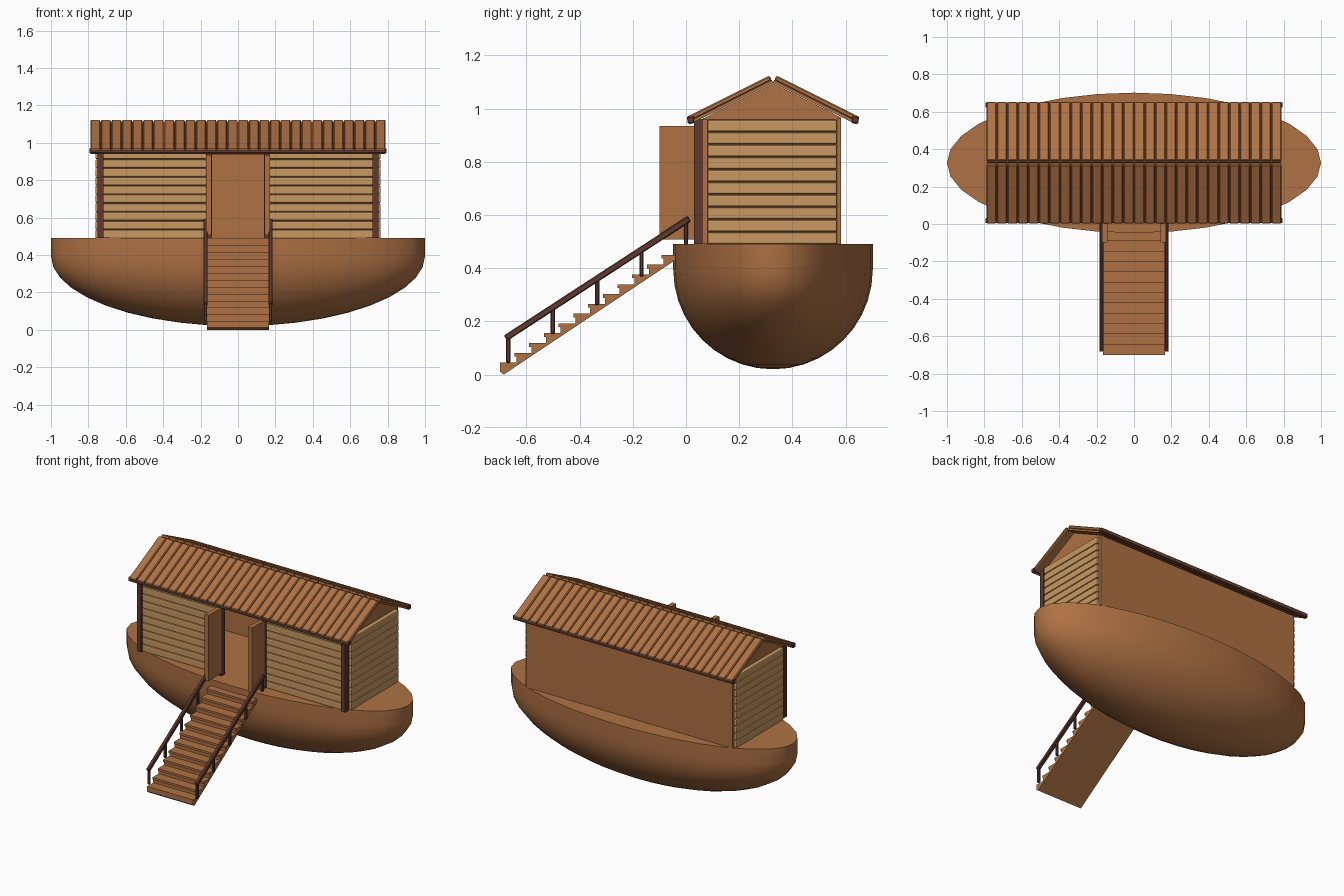
import bpy, bmesh, math
from mathutils import Matrix, Vector

if "Cube" in bpy.data.objects:
    bpy.data.objects.remove(bpy.data.objects["Cube"])


def material(name, rgb):
    m = bpy.data.materials.new(name)
    m.diffuse_color = (*rgb, 1)
    m.use_nodes = True
    m.node_tree.nodes["Principled BSDF"].inputs["Base Color"].default_value = m.diffuse_color
    return m


BROWN = material("warm brown wood", (0.43, 0.168, 0.057))
TAN = material("tan siding", (0.58, 0.32, 0.122))
DARK = material("dark brown timber", (0.112, 0.042, 0.028))
CY = 0.327          # centre line of hull and house
DECK = 0.49


def finish(bm, name, mat):
    bmesh.ops.recalc_face_normals(bm, faces=bm.faces)
    me = bpy.data.meshes.new(name)
    bm.to_mesh(me)
    bm.free()
    me.materials.append(mat)
    ob = bpy.data.objects.new(name, me)
    bpy.context.collection.objects.link(ob)
    return ob


def add_box(bm, x0, x1, y0, y1, z0, z1, matrix=Matrix()):
    c = Vector(((x0 + x1) / 2, (y0 + y1) / 2, (z0 + z1) / 2))
    s = Matrix.Diagonal((x1 - x0, y1 - y0, z1 - z0, 1))
    bmesh.ops.create_cube(bm, size=1, matrix=matrix @ Matrix.Translation(c) @ s)


def boxes(name, mat, items, bevel=0, segments=1):
    bm = bmesh.new()
    for it in items:
        add_box(bm, *it)
    ob = finish(bm, name, mat)
    if bevel:
        mod = ob.modifiers.new("bevel", 'BEVEL')
        mod.width, mod.segments = bevel, segments
    return ob


def extrude_yz(name, mat, profile, x0, x1):
    bm = bmesh.new()
    f = bm.faces.new([bm.verts.new((x0, y, z)) for y, z in profile])
    r = bmesh.ops.extrude_face_region(bm, geom=[f])
    vs = [v for v in r["geom"] if isinstance(v, bmesh.types.BMVert)]
    bmesh.ops.translate(bm, verts=vs, vec=(x1 - x0, 0, 0))
    return finish(bm, name, mat)


def mirrored(x0, x1, *rest):
    return [(x0, x1, *rest), (-x1, -x0, *rest)]


# Hull: lower half ellipsoid with a short upright side and a flat deck
bm = bmesh.new()
N, R, ZC = 32, 0.375, 0.395
levels = [(DECK, 1.0)] + [(ZC - R * math.sin(math.pi / 2 * i / 10),
                           math.cos(math.pi / 2 * i / 10)) for i in range(10)]
rings = [[bm.verts.new((s * math.cos(2 * math.pi * k / N),
                        CY + R * s * math.sin(2 * math.pi * k / N), z))
          for k in range(N)] for z, s in levels]
for a, b in zip(rings, rings[1:]):
    for k in range(N):
        bm.faces.new((a[k], a[(k + 1) % N], b[(k + 1) % N], b[k]))
keel = bm.verts.new((0, CY, ZC - R))
for k in range(N):
    bm.faces.new((rings[-1][k], rings[-1][(k + 1) % N], keel))
bm.faces.new(rings[0])
hull = finish(bm, "hull", BROWN)
bpy.context.view_layer.objects.active = hull
hull.select_set(True)
bpy.ops.object.shade_smooth_by_angle(angle=math.radians(35))
hull.select_set(False)

# House walls
boxes("back_wall", BROWN, [(-0.745, 0.745, 0.567, 0.583, DECK, 0.965)])
boxes("front_walls", BROWN, mirrored(0.17, 0.745, 0.064, 0.08, DECK, 0.96))
boxes("side_walls", BROWN, mirrored(0.72, 0.737, 0.08, 0.57, DECK, 0.96))
boxes("door_lintel", BROWN, [(-0.17, 0.17, 0.064, 0.08, 0.935, 0.965)])
for side, x in (("left", -0.737), ("right", 0.72)):
    extrude_yz(side + "_gable", BROWN,
               [(0.072, 0.958), (0.582, 0.958), (0.582, 0.967), (CY, 1.095), (0.072, 0.967)],
               x, x + 0.017)

# Horizontal siding boards
PITCH = 0.047
front, sides = [], []
for i in range(10):
    z0 = DECK + i * PITCH
    z1 = z0 + PITCH - 0.002
    front += mirrored(0.17, 0.735, 0.044, 0.068, z0, z1)
    sides += mirrored(0.73, 0.763, 0.08, 0.568, z0, z1)
boxes("front_siding", TAN, front, 0.007, 2)
boxes("side_siding", TAN, sides, 0.007, 2)

# Corner and door posts
boxes("corner_posts", DARK, mirrored(0.72, 0.75, 0.031, 0.064, DECK, 0.96))
boxes("door_posts", DARK, mirrored(0.14, 0.17, 0.031, 0.064, DECK, 0.955))

# Open door leaves
boxes("door_leaves", BROWN, mirrored(0.141, 0.17, -0.10, 0.031, 0.508, 0.935))

# Roof: sheet and boards on each slope, with a dark beam along each eave
SLOPE = math.atan(0.5)
LENGTH = 0.35
COUNT = 28
W = 1.582 / COUNT
for name, sign in (("front", -1), ("back", 1)):
    frame = Matrix.Translation((0, CY, 1.097)) @ Matrix.Rotation(-sign * SLOPE, 4, 'X')
    bm = bmesh.new()
    add_box(bm, -0.785, 0.785, *sorted((0, sign * LENGTH)), 0, 0.012, frame)
    finish(bm, name + "_roof_sheet", BROWN)
    bm = bmesh.new()
    for i in range(COUNT):
        x = -0.791 + i * W
        add_box(bm, x + 0.0015, x + W - 0.0015, *sorted((0, sign * LENGTH)), 0.01, 0.03, frame)
    ob = finish(bm, name + "_roof_boards", BROWN)
    mod = ob.modifiers.new("bevel", 'BEVEL')
    mod.width, mod.segments = 0.005, 1
    y = CY + sign * 0.309
    boxes(name + "_eave_beam", DARK, [(-0.795, 0.795, y - 0.013, y + 0.013, 0.944, 0.971)], 0.003)

# Stairs: stepped profile with a sloping underside
RUN, RISE, STEPS = 0.0553, 0.0368, 12
profile = [(-0.685, 0.0), (-0.70, 0.012)]
for i in range(STEPS):
    y, z = -0.70 + i * RUN, 0.045 + i * RISE
    if i:
        profile.append((y + 0.008, z - RISE))
        profile.append((y + 0.008, z - 0.014))
        profile.append((y, z - 0.014))
    profile += [(y, z), ]
profile += [(-0.03, 0.045 + (STEPS - 1) * RISE), (-0.03, 0.437)]
extrude_yz("stairs", BROWN, profile, -0.165, 0.165)

# Handrails and balusters
RAIL0, RAIL1 = Vector((-0.678, 0.137)), Vector((0.012, 0.586))
d = RAIL1 - RAIL0
bm = bmesh.new()
frame = Matrix.Translation((0, *RAIL0)) @ Matrix.Rotation(math.atan2(d.y, d.x), 4, 'X')
for s in (-1, 1):
    xs = sorted((s * 0.163, s * 0.185))
    add_box(bm, *xs, 0, d.length, -0.012, 0.012, frame)
    xs = sorted((s * 0.165, s * 0.183))
    for i in range(5):
        y = -0.668 + i * 0.167
        top = RAIL0.y + (y - RAIL0.x) * d.y / d.x
        add_box(bm, *xs, y - 0.008, y + 0.008, top - 0.1, top)
rails = finish(bm, "stair_railings", DARK)
mod = rails.modifiers.new("bevel", 'BEVEL')
mod.width, mod.segments = 0.004, 1
